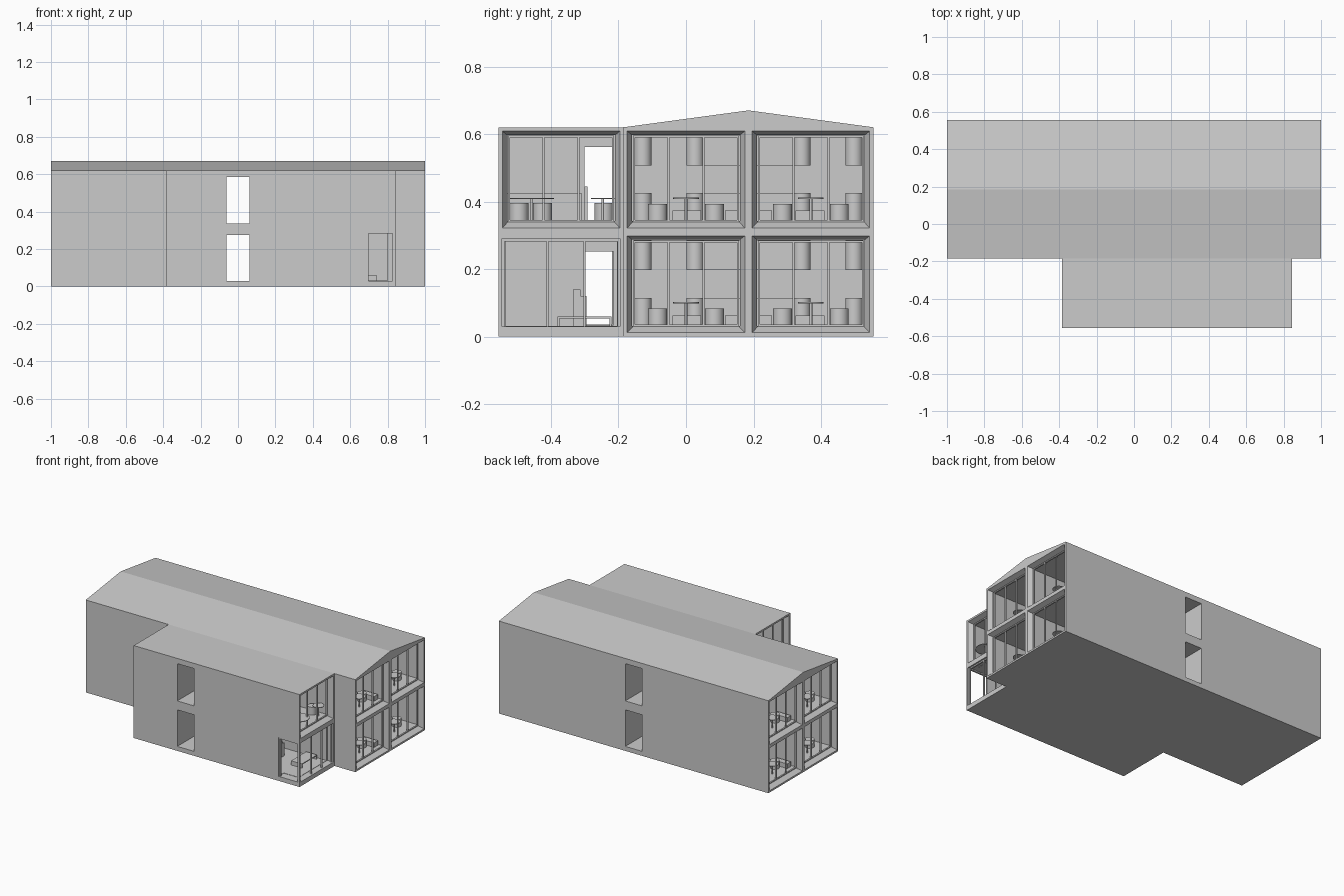
import bpy, bmesh, math
from mathutils import Vector

if "Cube" in bpy.data.objects:
    bpy.data.objects.remove(bpy.data.objects["Cube"])


def mesh_obj(name, bm):
    bmesh.ops.recalc_face_normals(bm, faces=bm.faces)
    me = bpy.data.meshes.new(name)
    bm.to_mesh(me)
    bm.free()
    ob = bpy.data.objects.new(name, me)
    bpy.context.collection.objects.link(ob)
    return ob


def add_box(bm, x, y, z):
    vs = bmesh.ops.create_cube(bm, size=1)['verts']
    for v in vs:
        v.co = Vector([(r[0] + r[1]) / 2 + c * abs(r[1] - r[0]) for r, c in zip((x, y, z), v.co)])


def boxes(name, items):
    bm = bmesh.new()
    for it in items:
        add_box(bm, *it)
    return mesh_obj(name, bm)


def box(name, x, y, z):
    return boxes(name, [(x, y, z)])


def cyl(name, x, y, z, r, n=24):
    bm = bmesh.new()
    bmesh.ops.create_cone(bm, cap_ends=True, segments=n, radius1=r, radius2=r, depth=z[1] - z[0])
    bmesh.ops.translate(bm, vec=(x, y, (z[0] + z[1]) / 2), verts=bm.verts)
    for f in bm.faces:
        f.smooth = len(f.verts) == 4
    return mesh_obj(name, bm)


def prism_x(name, profile, x0, x1):
    bm = bmesh.new()
    f = bm.faces.new([bm.verts.new((x0, y, z)) for y, z in profile])
    r = bmesh.ops.extrude_face_region(bm, geom=[f])
    bmesh.ops.translate(bm, vec=(x1 - x0, 0, 0), verts=[v for v in r['geom'] if isinstance(v, bmesh.types.BMVert)])
    return mesh_obj(name, bm)


def reveal(xf, s, yc, z0):
    """Tapered window recess, wide at the facade."""
    bm = bmesh.new()
    rings = []
    for d, hy, lo, hi in ((0.002, .175, .011, .299), (-0.035, .157, .03, .285)):
        rings.append([bm.verts.new((xf + s * d, yc + a * hy, z0 + b))
                      for a, b in ((-1, lo), (1, lo), (1, hi), (-1, hi))])
    a, b = rings
    bm.faces.new(a)
    bm.faces.new(b)
    for i in range(4):
        j = (i + 1) % 4
        bm.faces.new((a[i], a[j], b[j], b[i]))
    return mesh_obj("cutter", bm)


def cut(ob, cutters):
    for c in cutters:
        m = ob.modifiers.new("cut", 'BOOLEAN')
        m.operation, m.object, m.solver = 'DIFFERENCE', c, 'EXACT'
    dg = bpy.context.evaluated_depsgraph_get()
    dg.update()
    me = bpy.data.meshes.new_from_object(ob.evaluated_get(dg))
    ob.modifiers.clear()
    ob.data = me
    for c in cutters:
        bpy.data.objects.remove(c)


def window_frame(name, xf, s, yc, z0):
    x = sorted((xf - s * .032, xf - s * .042))
    lo, hi = z0 + .03, z0 + .285
    parts = [(x, (yc - .157, yc + .157), (lo, lo + .006)), (x, (yc - .157, yc + .157), (hi - .006, hi))]
    for dy in (-.154, -.052, .052, .154):
        parts.append((x, (yc + dy - .003, yc + dy + .003), (lo, hi)))
    boxes(name, parts)


FLOORS = (0, .31)

# main block with low gable roof
main = prism_x("main_block", [(-.185, 0), (.555, 0), (.555, .62), (.185, .67), (-.185, .62)], -1, 1)
cutters = []
for z0 in FLOORS:
    for s in (1, -1):
        for yc in (0, .37):
            cutters.append(box("cutter", sorted((s * .45, s * .97)), (yc - .165, yc + .165),
                               (z0 + .032, z0 + .287)))
            cutters.append(reveal(s, s, yc, z0))
# through corridor on each floor
CORR = ((.03, .275), (.335, .585))
for z in CORR:
    cutters.append(box("cutter", (-.062, .062), (-.3, .7), z))
cut(main, cutters)

# annex block
annex = box("annex_block", (-.385, .845), (-.555, -.185), (0, .62))
cutters = []
for z0, z in zip(FLOORS, CORR):
    cutters.append(box("cutter", (-.062, .062), (-.7, -.1), z))
    for s, xf, xi in ((1, .845, .3), (-1, -.385, -.15)):
        cutters.append(box("cutter", sorted((xi, xf - s * .03)), (-.535, -.205), (z0 + .032, z0 + .287)))
        if s == 1 and z0 == 0:
            cutters.append(box("cutter", (.8, .9), (-.545, -.195), (.03, .29)))
        else:
            cutters.append(reveal(xf, s, -.37, z0))
    # aligned inner doorways
    cutters.append(box("cutter", (-.25, .5), (-.30, -.215), (z0 + .035, z0 + .252)))
# entrance door opening in the front wall
cutters.append(box("cutter", (.69, .835), (-.6, -.5), (.03, .29)))
cut(annex, cutters)

# entrance door frame
boxes("door_frame", [((.69, .698), (-.55, -.538), (.03, .29)), ((.827, .835), (-.55, -.538), (.03, .29)),
                     ((.698, .827), (-.55, -.538), (.282, .29))])
# tall glazing frame beside the entrance
boxes("entrance_frame", [((.825, .835), (-.545, -.537), (.03, .29)), ((.825, .835), (-.203, -.195), (.03, .29)),
                         ((.825, .835), (-.413, -.407), (.03, .29)), ((.825, .835), (-.303, -.297), (.03, .29)),
                         ((.825, .835), (-.537, -.203), (.282, .29))])

# window frames
for z0 in FLOORS:
    for s in (1, -1):
        for yc in (0, .37):
            window_frame("window_frame", s, s, yc, z0)
    window_frame("annex_window_frame", -.385, -1, -.37, z0)
window_frame("annex_window_frame", .845, 1, -.37, .31)

# studio furniture, mirrored between neighbouring rooms and ends
for z0 in FLOORS:
    f = z0 + .032
    for s in (1, -1):
        for yc, m in ((0, 1), (.37, -1)):
            def X(a, b): return sorted((s * a, s * b))
            def Y(a, b): return sorted((yc + m * a, yc + m * b))
            # kitchen cabinets, low and high, with rounded end units
            for n, z in (("base_cabinet", (f, z0 + .115)), ("wall_cabinet", (z0 + .197, z0 + .286))):
                box(n, X(.45, .52), Y(.053, .163), z)
                for dy in (-.128, .027):
                    cyl("rounded_" + n, s * .49, yc + m * dy, z, .026)
            # round table
            cyl("table_top", s * .90, yc, (z0 + .098, z0 + .102), .038)
            cyl("table_stem", s * .90, yc, (f, z0 + .098), .004, 12)
            # seats around the table
            for dy in (-.084, .084):
                cyl("round_seat", s * .86, yc + dy, (f, z0 + .083), .028)
            box("low_bench", X(.80, .84), Y(-.04, .045), (f, z0 + .063))
            box("side_bench", X(.82, .93), Y(.115, .155), (f, z0 + .063))

# upper annex lounge: pouf stools, round tables, counter
for y in (-.495, -.425, -.243):
    cyl("stool", .72, y, (.342, .395), .028)
for y, r in ((-.458, .067), (-.247, .035)):
    cyl("lounge_table_top", .77, y, (.407, .411), r)
    cyl("lounge_table_stem", .77, y, (.342, .407), .004, 12)
box("counter", (.30, .36), (-.53, -.31), (.342, .425))
box("counter_end", (.30, .40), (-.301, -.292), (.342, .445))

# lower annex lobby: low bench and reception step
boxes("lobby_bench", [((.66, .74), (-.38, -.22), (.054, .06)), ((.66, .74), (-.38, -.374), (.032, .054)),
                      ((.66, .74), (-.226, -.22), (.032, .054))])
boxes("reception_desk", [((.40, .55), (-.335, -.312), (.032, .14)), ((.40, .55), (-.312, -.295), (.032, .12))])
